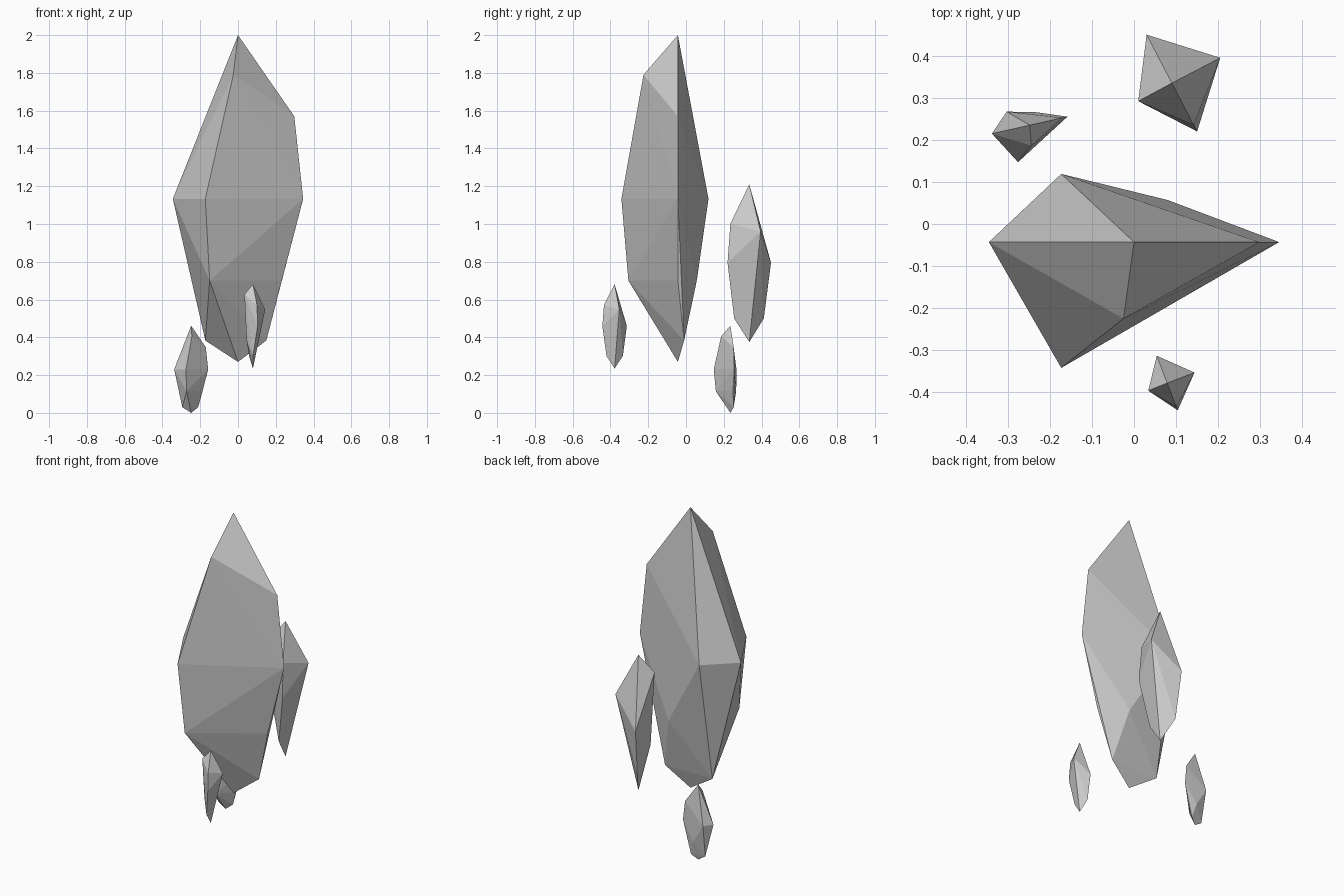
import bpy, bmesh, math

if "Cube" in bpy.data.objects:
    bpy.data.objects.remove(bpy.data.objects["Cube"])


def crystal(name, points, location, scale=1.0, turn=0.0):
    """Flat-faced gem: the hull around a few points, placed by its lower tip."""
    bm = bmesh.new()
    for p in points:
        bm.verts.new(p)
    res = bmesh.ops.convex_hull(bm, input=bm.verts[:])
    loose = [v for v in bm.verts if not v.link_faces]
    bmesh.ops.delete(bm, geom=loose, context='VERTS')
    bmesh.ops.recalc_face_normals(bm, faces=bm.faces[:])
    mesh = bpy.data.meshes.new(name)
    bm.to_mesh(mesh)
    bm.free()
    ob = bpy.data.objects.new(name, mesh)
    bpy.context.collection.objects.link(ob)
    ob.location = location
    ob.scale = (scale,) * 3
    ob.rotation_euler.z = math.radians(turn)
    return ob


# Wide gem: tips, upper shoulders, girdle, lower shoulders
wide = [
    (0, 0, 1.73), (0, 0, 0),
    (-0.025, -0.182, 1.52), (0.298, 0, 1.30),
    (-0.345, 0, 0.863), (-0.173, 0.162, 0.863),
    (0.345, 0, 0.863), (-0.173, -0.299, 0.863),
    (-0.15, -0.262, 0.43), (0.232, 0, 0.43), (0.08, 0.10, 0.43),
    (-0.173, 0.033, 0.113), (0.15, 0.033, 0.113),
]

# Slim gem: same order
slim = [
    (0, 0, 0.835), (0, 0, 0),
    (-0.08, -0.043, 0.732), (0.052, -0.10, 0.627), (0.115, 0.06, 0.585),
    (-0.06, 0.115, 0.42), (0.06, -0.115, 0.42),
    (-0.06, -0.033, 0.285),
    (0.01, -0.08, 0.125), (-0.047, 0.077, 0.125),
]

# Main crystal and its three shards
crystal("main_crystal", wide, (0, -0.043, 0.27))
crystal("low_shard", wide, (-0.248, 0.235, 0.0), 0.267, 12.6)
crystal("tall_shard", slim, (0.09, 0.335, 0.375))
crystal("front_shard", slim, (0.079, -0.378, 0.235), 0.535, -6.5)
